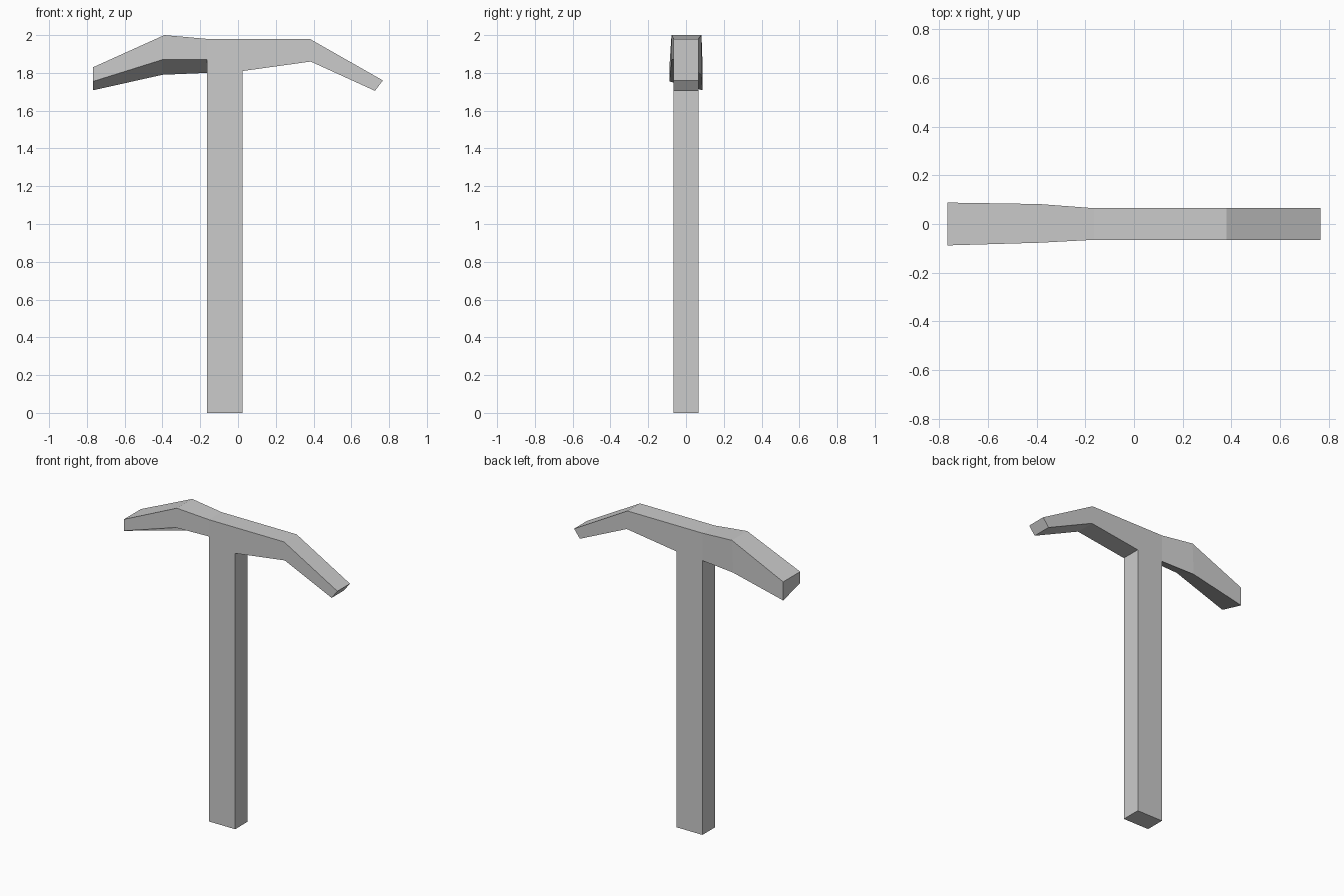
import bpy, bmesh

if "Cube" in bpy.data.objects:
    bpy.data.objects.remove(bpy.data.objects["Cube"])

# Head cross-sections from left tip to right tip, each a loop of (x, y, z):
# front bottom, back bottom, back top, front top
def section(xb, xt, front, back, zfront, zback, ztop):
    return [(xb, front, zfront), (xb, back, zback), (xt, back, ztop), (xt, front, ztop)]

sections = [
    section(-0.767, -0.767, -0.088, 0.088, 1.755, 1.708, 1.83),
    section(-0.40, -0.39, -0.077, 0.082, 1.87, 1.79, 2.0),
    section(-0.165, -0.165, -0.065, 0.065, 1.87, 1.80, 1.98),
    section(0.025, 0.025, -0.065, 0.065, 1.81, 1.81, 1.98),
    section(0.385, 0.38, -0.065, 0.065, 1.86, 1.86, 1.98),
    section(0.725, 0.767, -0.065, 0.065, 1.705, 1.705, 1.76),
]

bm = bmesh.new()
rings = [[bm.verts.new(p) for p in s] for s in sections]

# Head: loft between neighbouring sections and cap both tips
underside = None
for i, (a, b) in enumerate(zip(rings, rings[1:])):
    for k in range(4):
        n = (k + 1) % 4
        face = bm.faces.new((a[k], a[n], b[n], b[k]))
        if i == 2 and k == 0:
            underside = face
bm.faces.new(rings[0])
bm.faces.new(rings[-1])

# Handle: pull the middle of the underside down to the ground
result = bmesh.ops.extrude_face_region(bm, geom=[underside])
for v in result["geom"]:
    if isinstance(v, bmesh.types.BMVert):
        v.co.z = 0.0
if underside.is_valid:
    bmesh.ops.delete(bm, geom=[underside], context='FACES_ONLY')

bmesh.ops.recalc_face_normals(bm, faces=bm.faces)
mesh = bpy.data.meshes.new("pickaxe")
bm.to_mesh(mesh)
bm.free()
bpy.context.collection.objects.link(bpy.data.objects.new("pickaxe", mesh))
